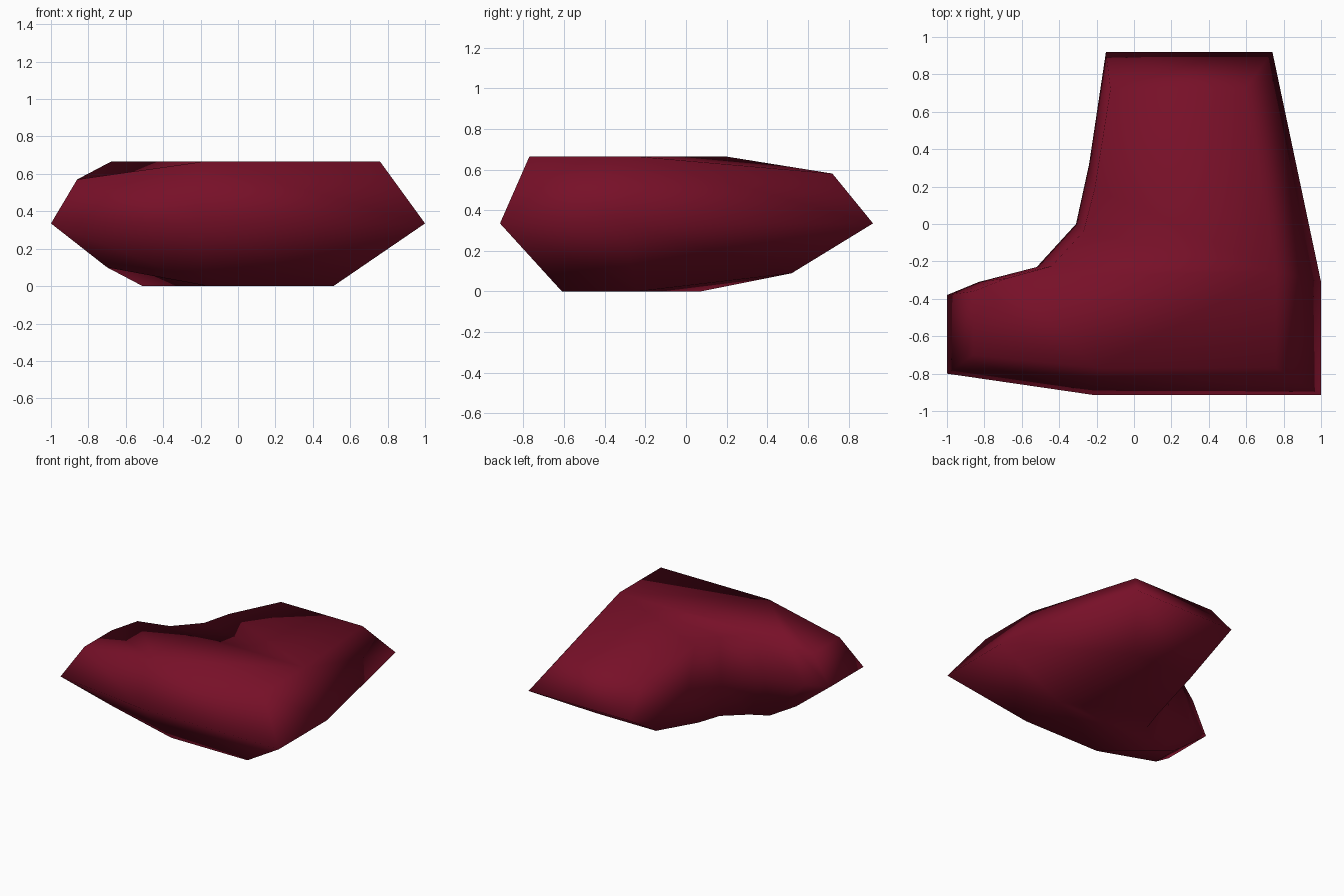
import bpy, bmesh

if "Cube" in bpy.data.objects:
    bpy.data.objects.remove(bpy.data.objects["Cube"])

# Three boot-shaped outlines, matching point for point (starting at the toe)
upper = [(-.86, -.70, .57), (-.86, -.36, .57), (-.68, -.29, .665), (-.44, -.225, .665),
         (-.27, -.04, .665), (-.21, .19, .665), (-.126, .72, .58), (.59, .72, .58),
         (.76, -.25, .665), (.76, -.77, .665), (-.19, -.77, .665)]
middle = [(-1, -.80), (-1, -.38), (-.83, -.31), (-.52, -.23), (-.31, 0), (-.24, .32),
          (-.15, .92), (.74, .92), (1, -.31), (1, -.915), (-.21, -.915)]
lower = [(-.70, -.585, .10), (-.70, -.38, .10), (-.51, -.32, 0), (-.38, -.25, 0),
         (-.22, -.11, 0), (-.16, .07, 0), (-.10, .52, .09), (.43, .52, .09),
         (.51, -.24, 0), (.51, -.61, 0), (-.16, -.61, 0)]

bm = bmesh.new()
rings = [[bm.verts.new(p) for p in ring]
         for ring in (lower, [(x, y, .335) for x, y in middle], upper)]

# Side bands
n = len(upper)
for a, b in zip(rings, rings[1:]):
    for i in range(n):
        j = (i + 1) % n
        bm.faces.new((a[i], a[j], b[j], b[i]))

# Caps: flat centre, sloped toe and sloped leg end
for ring in (rings[0], rings[2]):
    for ids in ((10, 0, 1, 2), (10, 2, 3, 4, 5, 8), (10, 8, 9), (5, 6, 7, 8)):
        bm.faces.new([ring[i] for i in ids])

bmesh.ops.recalc_face_normals(bm, faces=bm.faces)
for f in bm.faces:
    f.smooth = True

mesh = bpy.data.meshes.new("boot_body")
bm.to_mesh(mesh)
bm.free()
body = bpy.data.objects.new("boot_body", mesh)
bpy.context.collection.objects.link(body)

red = bpy.data.materials.new("dark red")
red.diffuse_color = (.185, .005, .021, 1)
red.use_nodes = True
red.node_tree.nodes["Principled BSDF"].inputs["Base Color"].default_value = red.diffuse_color
mesh.materials.append(red)
